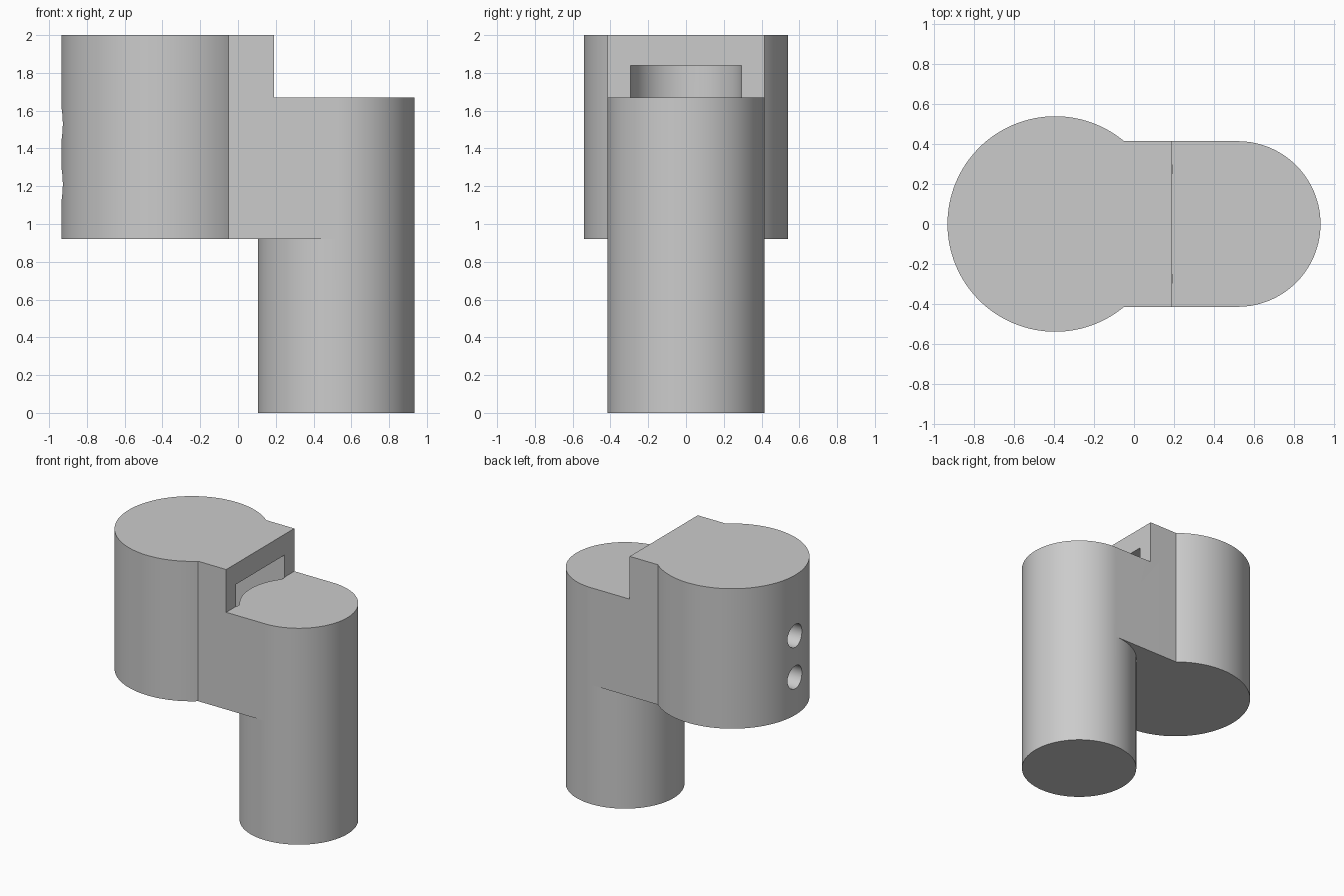
import bpy, bmesh, math
from mathutils import Matrix, Vector

cube = bpy.data.objects.get("Cube")
if cube:
    bpy.data.objects.remove(cube, do_unlink=True)

HEAD_X, HEAD_R = -0.395, 0.54
POST_X, POST_R = 0.52, 0.415
UNDER, STEP, TOP = 0.92, 1.67, 2.0
STEP_X = 0.19
SLOT_HALF, SLOT_LOW, SLOT_TOP = 0.295, 1.08, 1.84

grey = bpy.data.materials.new("light grey")
grey.use_nodes = True
colour = (0.6, 0.6, 0.6, 1.0)
grey.diffuse_color = colour
grey.node_tree.nodes["Principled BSDF"].inputs["Base Color"].default_value = colour


def prism(name, points, direction):
    """Extrude a closed outline of 3D points along a direction."""
    bm = bmesh.new()
    face = bm.faces.new([bm.verts.new(p) for p in points])
    moved = bmesh.ops.extrude_face_region(bm, geom=[face])["geom"]
    bmesh.ops.translate(bm, vec=Vector(direction),
                        verts=[v for v in moved if isinstance(v, bmesh.types.BMVert)])
    bmesh.ops.recalc_face_normals(bm, faces=bm.faces[:])
    mesh = bpy.data.meshes.new(name)
    bm.to_mesh(mesh)
    bm.free()
    mesh.materials.append(grey)
    obj = bpy.data.objects.new(name, mesh)
    bpy.context.collection.objects.link(obj)
    return obj


def arc(x, radius, z, start=0, end=360, steps=128):
    count = steps if end - start == 360 else steps + 1
    angles = [math.radians(start + (end - start) * i / steps) for i in range(count)]
    return [(x + radius * math.cos(a), radius * math.sin(a), z) for a in angles]


def combine(target, tool, operation):
    """Apply a boolean and discard the tool."""
    mod = target.modifiers.new(operation.lower(), "BOOLEAN")
    mod.operation, mod.solver, mod.object = operation, "EXACT", tool
    bpy.context.view_layer.objects.active = target
    bpy.ops.object.modifier_apply(modifier=mod.name)
    bpy.data.objects.remove(tool, do_unlink=True)


# Round head with the stepped bridge that leads to the post
body = prism("head_and_post", arc(HEAD_X, HEAD_R, UNDER), (0, 0, TOP - UNDER))
outline = [(HEAD_X, UNDER), (POST_X, UNDER), (POST_X, STEP),
           (STEP_X, STEP), (STEP_X, TOP), (HEAD_X, TOP)]
bridge = prism("bridge", [(x, -POST_R, z) for x, z in outline], (0, 2 * POST_R, 0))
combine(body, bridge, "UNION")

# Round-ended pocket that opens above the step
end_x = STEP_X + 0.004
pocket_outline = arc(HEAD_X, SLOT_HALF, SLOT_LOW, 90, 270, 64)
pocket_outline += [(end_x, -SLOT_HALF, SLOT_LOW), (end_x, SLOT_HALF, SLOT_LOW)]
combine(body, prism("pocket", pocket_outline, (0, 0, SLOT_TOP - SLOT_LOW)), "DIFFERENCE")

# Two round holes through the outer wall
for height in (1.21, 1.53):
    ring = [(-1.0, y, height + x) for x, y, z in arc(0, 0.088, 0, steps=48)]
    combine(body, prism("hole", ring, (0.5, 0, 0)), "DIFFERENCE")

# Tall post
combine(body, prism("post", arc(POST_X, POST_R, 0), (0, 0, STEP)), "UNION")

# Smooth the round walls and keep the rims crisp
bpy.ops.object.select_all(action="DESELECT")
body.select_set(True)
bpy.context.view_layer.objects.active = body
bpy.ops.object.shade_smooth_by_angle(angle=math.radians(30))
